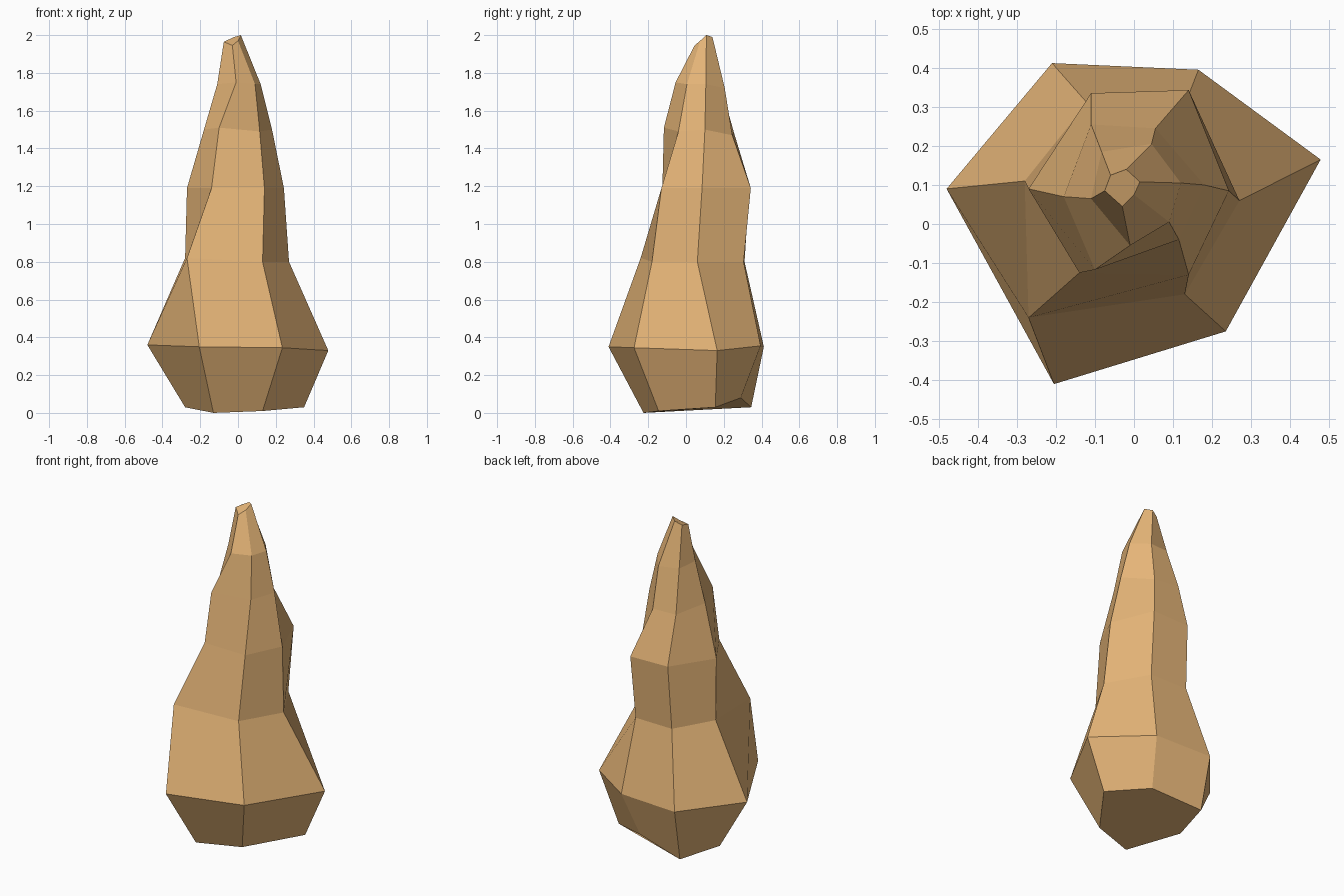
import bpy, bmesh

# Six-sided cross-sections from base to tip, each starting at the front-left corner
# and running counter-clockwise seen from above
RINGS = [
    [(-.13, -.225, 0), (.13, -.145, .01), (.35, .155, .03), (.11, .29, .08), (-.20, .345, .03), (-.28, .07, .03)],
    [(-.205, -.41, .35), (.235, -.275, .345), (.478, .165, .33), (.165, .395, .355), (-.21, .412, .35), (-.48, .09, .36)],
    [(-.27, -.24, .82), (.13, -.18, .80), (.27, .06, .80), (.13, .305, .80), (-.12, .31, .80), (-.28, .11, .82)],
    [(-.14, -.125, 1.19), (.14, -.13, 1.19), (.243, .085, 1.19), (.14, .343, 1.19), (-.11, .335, 1.19), (-.27, .09, 1.19)],
    [(-.10, -.117, 1.51), (.115, -.04, 1.49), (.18, .10, 1.50), (.055, .245, 1.47), (-.11, .255, 1.48), (-.18, .07, 1.50)],
    [(-.01, -.055, 1.75), (.09, .005, 1.74), (.12, .105, 1.74), (.045, .205, 1.72), (-.083, .185, 1.73), (-.11, .065, 1.74)],
    [(-.03, .045, 1.945), (0, .075, 1.97), (.015, .108, 2.0), (-.02, .14, 1.99), (-.06, .125, 1.97), (-.075, .085, 1.965)],
]

# Rock spire: bridge the rings and cap both ends
bm = bmesh.new()
loops = [[bm.verts.new(p) for p in ring] for ring in RINGS]
for low, high in zip(loops, loops[1:]):
    for i in range(6):
        j = (i + 1) % 6
        bm.faces.new((low[i], low[j], high[j], high[i]))
bm.faces.new(loops[0][::-1])
bm.faces.new(loops[-1])
bmesh.ops.recalc_face_normals(bm, faces=bm.faces)

mesh = bpy.data.meshes.new("rock_spire")
bm.to_mesh(mesh)
bm.free()

# Sandy stone colour
stone = bpy.data.materials.new("sandstone")
stone.diffuse_color = (0.80, 0.47, 0.19, 1)
mesh.materials.append(stone)

spire = bpy.data.objects.new("rock_spire", mesh)
bpy.context.collection.objects.link(spire)
